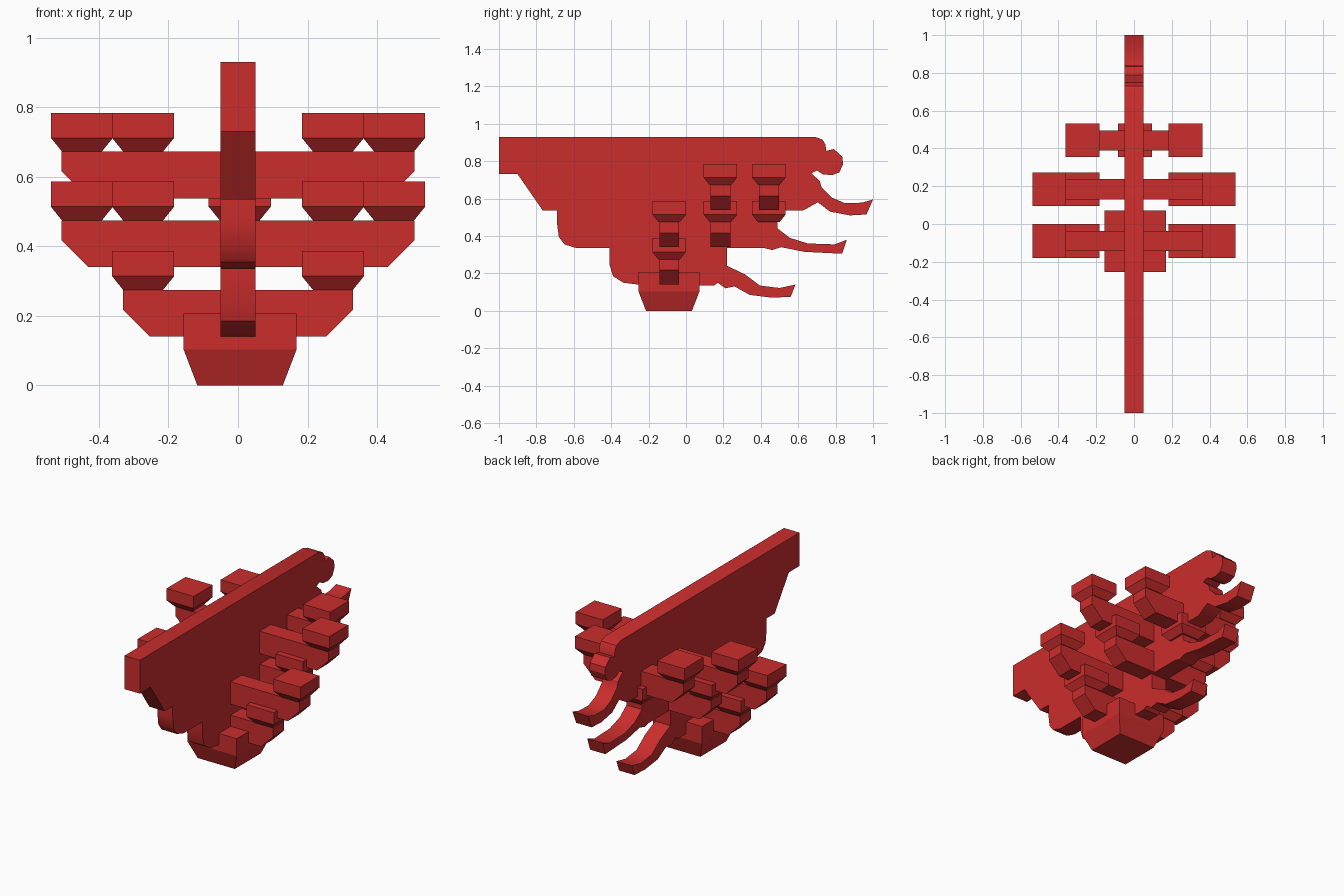
import bpy
import bmesh
import math

cube = bpy.data.objects.get("Cube")
if cube:
    bpy.data.objects.remove(cube, do_unlink=True)

# One red paint for all the timber
red_paint = bpy.data.materials.new("red_paint")
red_paint.use_nodes = True
red_paint.diffuse_color = (0.6, 0.026, 0.026, 1)
red_paint.node_tree.nodes["Principled BSDF"].inputs["Base Color"].default_value = red_paint.diffuse_color


def finish(bm, name):
    """Turn a bmesh into a named, painted object."""
    bmesh.ops.recalc_face_normals(bm, faces=bm.faces)
    mesh = bpy.data.meshes.new(name)
    bm.to_mesh(mesh)
    bm.free()
    mesh.materials.append(red_paint)
    obj = bpy.data.objects.new(name, mesh)
    bpy.context.collection.objects.link(obj)
    return obj


def extrude_outline(name, points, direction):
    """Make a solid by sweeping a closed outline along a straight direction."""
    bm = bmesh.new()
    face = bm.faces.new([bm.verts.new(p) for p in points])
    swept = bmesh.ops.extrude_face_region(bm, geom=[face])["geom"]
    verts = [v for v in swept if isinstance(v, bmesh.types.BMVert)]
    bmesh.ops.translate(bm, verts=verts, vec=direction)
    return finish(bm, name)


def beam(name, outline, thickness=0.102):
    """Front-to-back beam from a side outline given as (y, z) points."""
    points = [(-thickness / 2, y, z) for y, z in outline]
    obj = extrude_outline(name, points, (thickness, 0, 0))
    bpy.ops.object.select_all(action="DESELECT")
    obj.select_set(True)
    bpy.context.view_layer.objects.active = obj
    bpy.ops.object.shade_smooth_by_angle(angle=math.radians(30))
    return obj


def arm(name, y, bottom, reach, width=0.106, height=0.134):
    """Sideways bracket arm with its lower corners cut off."""
    cut = 0.077
    half = [(reach - cut, bottom), (reach, bottom + cut), (reach, bottom + height)]
    outline = half + [(-x, z) for x, z in reversed(half)]
    points = [(x, y - width / 2, z) for x, z in outline]
    return extrude_outline(name, points, (0, width, 0))


def bearing_block(name, x, y, bottom, size, foot, height, taper):
    """Square block whose lower part narrows to a smaller foot."""
    bm = bmesh.new()
    rings = []
    for z, side in ((bottom, foot), (bottom + taper, size), (bottom + height, size)):
        corners = ((-1, -1), (1, -1), (1, 1), (-1, 1))
        rings.append([bm.verts.new((x + i * side / 2, y + j * side / 2, z)) for i, j in corners])
    bm.faces.new(rings[0])
    bm.faces.new(rings[-1])
    for low, high in zip(rings, rings[1:]):
        for i in range(4):
            k = (i + 1) % 4
            bm.faces.new((low[i], low[k], high[k], high[i]))
    return finish(bm, name)


def small_block(name, x, y, bottom):
    return bearing_block(name, x, y, bottom, size=0.179, foot=0.114, height=0.112, taper=0.04)


# Stacked beams: rounded nose at the front, curled tail at the back
lower_beam = [
    (-.41, .335), (-.41, .25), (-.39, .185), (-.335, .15), (-.255, .14),
    (.15, .135), (.17, .15), (.21, .12), (.26, .13), (.34, .085),
    (.46, .07), (.56, .075), (.585, .14), (.5, .122), (.395, .135),
    (.315, .195), (.22, .24), (.22, .335),
]
middle_beam = [
    (-.69, .535), (-.69, .47), (-.68, .395), (-.65, .355), (-.585, .335),
    (.42, .335), (.46, .325), (.51, .34), (.635, .315), (.835, .305),
    (.86, .38), (.795, .355), (.65, .36), (.555, .39), (.49, .44), (.49, .535),
]
upper_beam = [
    (-1, .93), (-1, .73), (-.9, .73), (-.765, .535),
    (.625, .535), (.705, .58), (.77, .53), (.875, .51), (.965, .515),
    (1, .595), (.94, .578), (.85, .575), (.78, .605), (.725, .66),
    (.715, .695), (.67, .735), (.7, .75), (.73, .73), (.78, .725),
    (.82, .74), (.84, .785), (.835, .825), (.79, .865), (.75, .855),
    (.745, .89), (.73, .915), (.69, .93),
]
beam("lower_beam", lower_beam)
beam("middle_beam", middle_beam)
beam("upper_beam", upper_beam)

# Base block carrying the whole bracket, and the block under the rear arm
bearing_block("base_block", 0.006, -0.091, 0, size=0.325, foot=0.246, height=0.207, taper=0.103)
small_block("rear_center_block", 0.005, 0.443, 0.474)

# Crossing arms, each with a block on both ends
SHORT, LONG = 0.331, 0.507
FRONT, MIDDLE, REAR = -0.09, 0.184, 0.443
LOW, MID, HIGH = 0.14, 0.34, 0.538
arms = (
    ("front_short", FRONT, LOW, SHORT),
    ("front_long", FRONT, MID, LONG),
    ("middle_short", MIDDLE, MID, SHORT),
    ("middle_long", MIDDLE, HIGH, LONG),
    ("rear_short", REAR, HIGH, SHORT),
)
for label, y, bottom, reach in arms:
    arm(label + "_arm", y, bottom, reach)
    block_x = reach - 0.058
    for side, sign in (("left", 1), ("right", -1)):
        small_block(f"{label}_{side}_block", sign * block_x, y, bottom + 0.134)
